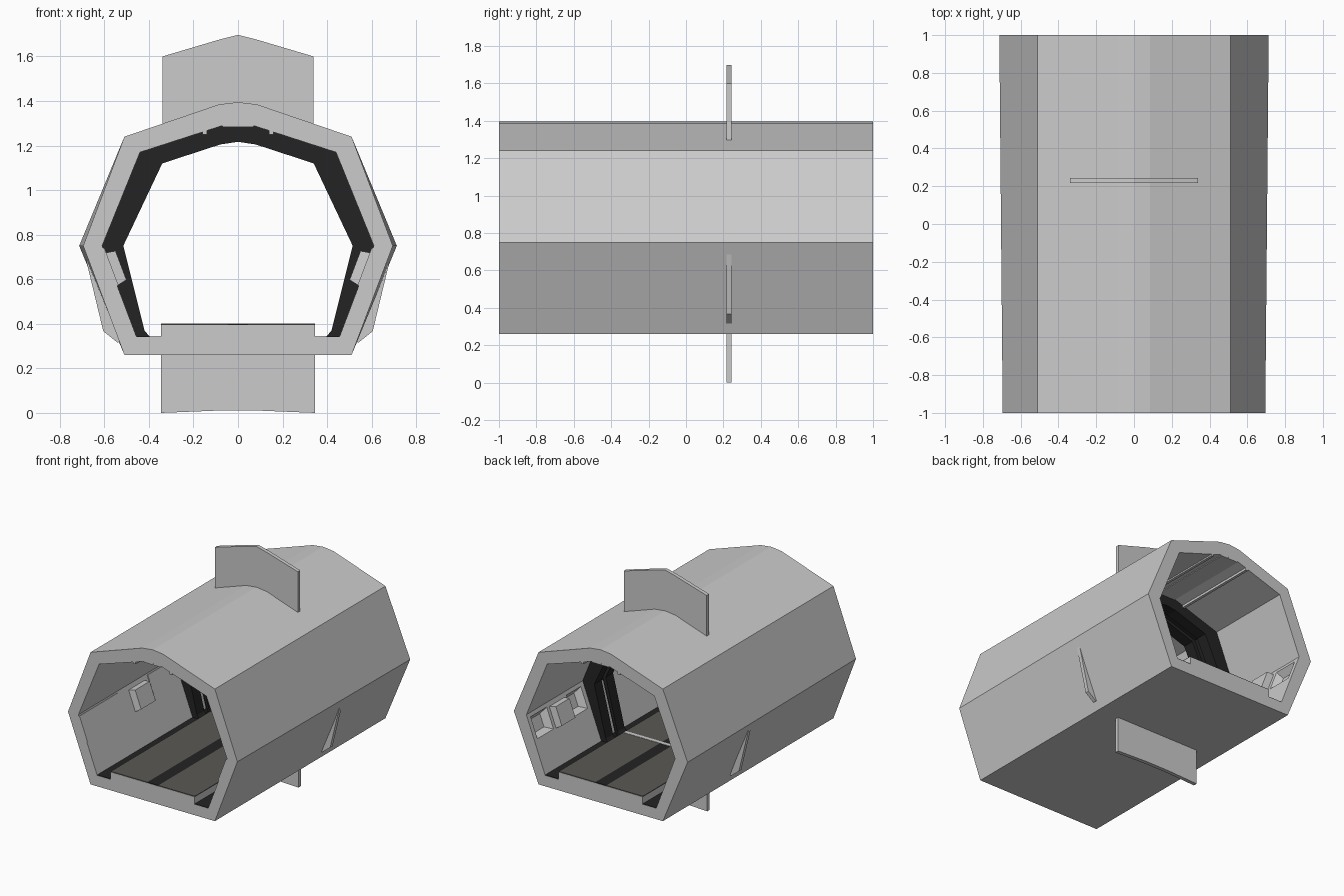
import bpy, bmesh
from mathutils import Vector

if "Cube" in bpy.data.objects:
    bpy.data.objects.remove(bpy.data.objects["Cube"])


def material(name, rgb):
    m = bpy.data.materials.new(name)
    m.diffuse_color = (*rgb, 1)
    m.use_nodes = True
    m.node_tree.nodes["Principled BSDF"].inputs["Base Color"].default_value = m.diffuse_color
    return m


GREY = material("hull grey", (0.6, 0.6, 0.6))
BLACK = material("frame black", (0.017, 0.017, 0.017))
BROWN = material("floor brown grey", (0.105, 0.10, 0.09))


def finish(bm, name, mat):
    bmesh.ops.recalc_face_normals(bm, faces=bm.faces)
    mesh = bpy.data.meshes.new(name)
    bm.to_mesh(mesh)
    bm.free()
    mesh.materials.append(mat)
    ob = bpy.data.objects.new(name, mesh)
    bpy.context.collection.objects.link(ob)
    return ob


def mirrored(half):
    """Half outline ending on x = 0, completed on the other side."""
    return half + [(-x, z) for x, z in reversed(half) if x > 0]


def ring(name, outer, inner, y0, y1, mat, closed=True, outer_back=None):
    """Thick shell between two outlines, run along y."""
    bm = bmesh.new()
    loops = [[bm.verts.new((x, y, z)) for x, z in pts] for pts, y in
             ((outer, y0), (outer_back or outer, y1), (inner, y1), (inner, y0))]
    n = len(outer)
    for i in range(n if closed else n - 1):
        j = (i + 1) % n
        for k in range(4):
            a, b = loops[k], loops[(k + 1) % 4]
            bm.faces.new((a[i], a[j], b[j], b[i]))
    if not closed:
        for i in (0, n - 1):
            bm.faces.new([l[i] for l in loops])
    return finish(bm, name, mat)


def plate(name, pts, y0, y1, mat):
    """Flat outline in x, z with thickness along y."""
    bm = bmesh.new()
    a = [bm.verts.new((x, y0, z)) for x, z in pts]
    b = [bm.verts.new((x, y1, z)) for x, z in pts]
    bm.faces.new(a)
    bm.faces.new(b)
    for i in range(len(pts)):
        j = (i + 1) % len(pts)
        bm.faces.new((a[i], a[j], b[j], b[i]))
    return finish(bm, name, mat)


def bar(name, x0, x1, z0, z1, mat, y0=-1, y1=1):
    return plate(name, [(x0, z0), (x1, z0), (x1, z1), (x0, z1)], y0, y1, mat)


# Hull: faceted tube, slightly wider at the back
def outer(xm):
    return mirrored([(0.51, 0.26), (xm, 0.75), (0.51, 1.24), (0.085, 1.385), (0, 1.395)])


inner = mirrored([(0.455, 0.34), (0.61, 0.75), (0.44, 1.17), (0.075, 1.288), (0, 1.293)])
hull = ring("hull", outer(0.695), inner, -1, 1, GREY, outer_back=outer(0.713))

# Sloping lower wall: position by height and distance out from the surface
LOW, HIGH = Vector((0.455, 0.34)), Vector((0.61, 0.75))
NORMAL = Vector((-(HIGH - LOW).y, (HIGH - LOW).x)).normalized()


def wall(z, out, s=1):
    p = LOW + (HIGH - LOW) * (z - 0.34) / 0.41 + NORMAL * out
    return (s * p.x, p.y)


def wall_block(name, s, y0, y1, z0, z1, base, top, slope, mat):
    """Block on (or into) the lower wall with its far face shrunk by slope."""
    bm = bmesh.new()
    levels = []
    for out, d in ((base, 0), (top, slope)):
        quad = []
        for y, z in ((y0 + d, z0 + d), (y1 - d, z0 + d), (y1 - d, z1 - d), (y0 + d, z1 - d)):
            px, pz = wall(z, out, s)
            quad.append(bm.verts.new((px, y, pz)))
        levels.append(quad)
        bm.faces.new(quad)
    a, b = levels
    for i in range(4):
        j = (i + 1) % 4
        bm.faces.new((a[i], a[j], b[j], b[i]))
    return finish(bm, name, mat)


for s, side in ((1, "right"), (-1, "left")):
    # Niches in the rear walls
    for y0, y1 in ((0.37, 0.55), (0.77, 0.97)):
        cutter = wall_block("niche_cutter", s, y0, y1, 0.57, 0.73, 0.01, -0.05, 0.035, GREY)
        cutter.hide_render = True
        cutter.hide_viewport = True
        mod = hull.modifiers.new("niche", 'BOOLEAN')
        mod.operation = 'DIFFERENCE'
        mod.solver = 'EXACT'
        mod.object = cutter
    # Wall boxes and thin panels
    for y0, y1 in ((-0.43, -0.24), (0.57, 0.75)):
        wall_block("wall_box_" + side, s, y0, y1, 0.57, 0.72, -0.01, 0.048, 0.01, GREY)
    for y0, y1 in ((-1, -0.55), (-0.2, 0.11)):
        wall_block("wall_panel_" + side, s, y0, y1, 0.57, 0.74, -0.005, 0.006, 0, GREY)

    # Floor gutters and walkway panels
    x0, x1 = sorted((s * 0.345, s * 0.457))
    bar("gutter_" + side, x0, x1, 0.335, 0.344, BLACK, -0.998, 0.998)
    x0, x1 = sorted((s * 0.045, s * 0.345))
    bar("walkway_panel_" + side, x0, x1, 0.394, 0.40, BROWN, -0.998, 0.998)

    # Ceiling rail
    bar("ceiling_rail_" + side, s * 0.15 - 0.01, s * 0.15 + 0.01, 1.25, 1.27, GREY)

    # Side door leaf, retracted through the wall
    plate("side_door_" + side, [(s * x, z) for x, z in
          ((0.53, 0.73), (0.69, 0.72), (0.605, 0.367), (0.54, 0.315), (0.435, 0.37))],
          0.216, 0.244, GREY)

# Walkway and ceiling strip
bar("walkway", -0.345, 0.345, 0.30, 0.395, GREY)
bar("walkway_stripe", -0.045, 0.045, 0.393, 0.40, BLACK, -0.998, 0.998)
bar("ceiling_strip", -0.07, 0.07, 1.283, 1.292, GREY)

# Door frame: two dark rings with a slot between them
seat = mirrored([(0.465, 0.335), (0.475, 0.37), (0.618, 0.75), (0.446, 1.176), (0.08, 1.294), (0, 1.3)])
lip = mirrored([(0.395, 0.34), (0.42, 0.37), (0.515, 0.75), (0.34, 1.12), (0.08, 1.205), (0, 1.217)])
core = mirrored([(0.42, 0.34), (0.437, 0.37), (0.54, 0.75), (0.362, 1.137), (0.08, 1.228), (0, 1.24)])
ring("door_frame_front", seat, lip, 0.12, 0.205, BLACK, closed=False)
ring("door_frame_back", seat, lip, 0.255, 0.34, BLACK, closed=False)
ring("door_frame_slot", seat, core, 0.2, 0.26, BLACK, closed=False)

# Upper and lower door leaves, retracted through roof and floor
plate("upper_door", mirrored([(0.34, 1.17), (0.34, 1.6), (0.08, 1.677), (0, 1.697)])
      + [(-0.08, 1.25), (0.08, 1.25)], 0.216, 0.244, GREY)
plate("lower_door", [(0.345, 0.402), (0.345, 0), (0.1, 0.01), (-0.1, 0.01), (-0.345, 0), (-0.345, 0.402)],
      0.216, 0.244, GREY)
